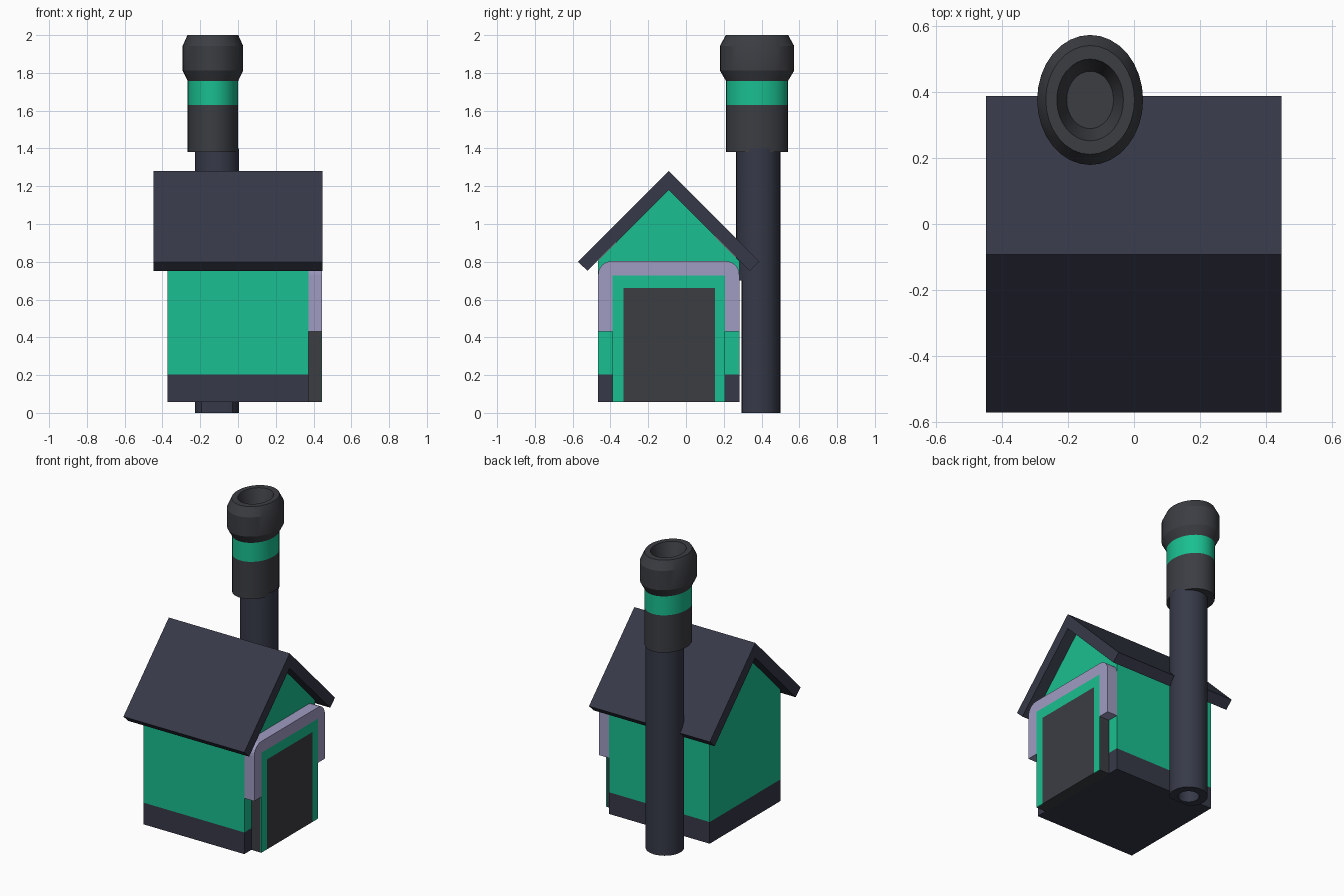
import bpy, bmesh, math

if "Cube" in bpy.data.objects:
    bpy.data.objects.remove(bpy.data.objects["Cube"])


def material(name, rgb):
    m = bpy.data.materials.new(name)
    m.diffuse_color = (*rgb, 1)
    m.use_nodes = True
    m.node_tree.nodes["Principled BSDF"].inputs["Base Color"].default_value = m.diffuse_color
    return m


GREEN = material("green", (0.01, 0.52, 0.28))
SLATE = material("slate", (0.037, 0.041, 0.065))
CHARCOAL = material("charcoal", (0.045, 0.047, 0.055))
LAVENDER = material("lavender", (0.35, 0.33, 0.54))


def finish(name, bm, mat, smooth=False):
    bmesh.ops.recalc_face_normals(bm, faces=bm.faces)
    me = bpy.data.meshes.new(name)
    bm.to_mesh(me)
    bm.free()
    me.materials.append(mat)
    ob = bpy.data.objects.new(name, me)
    bpy.context.collection.objects.link(ob)
    if smooth:
        bpy.ops.object.select_all(action='DESELECT')
        ob.select_set(True)
        bpy.context.view_layer.objects.active = ob
        bpy.ops.object.shade_smooth_by_angle(angle=math.radians(25))
    return ob


def extrude_x(name, profile, x0, x1, mat):
    """Extrude a (y, z) outline from x0 to x1."""
    bm = bmesh.new()
    face = bm.faces.new([bm.verts.new((x0, y, z)) for y, z in profile])
    r = bmesh.ops.extrude_face_region(bm, geom=[face], use_keep_orig=True)
    moved = [g for g in r["geom"] if isinstance(g, bmesh.types.BMVert)]
    bmesh.ops.translate(bm, verts=moved, vec=(x1 - x0, 0, 0))
    return finish(name, bm, mat)


def rect(y0, y1, z0, z1):
    return [(y0, z0), (y1, z0), (y1, z1), (y0, z1)]


def lathe(name, profile, cx, cy, mat, xscale=1.0, seg=32, edit=None):
    """Spin an (r, z) profile around a vertical axis, capping both ends."""
    bm = bmesh.new()
    rings = []
    for r, z in profile:
        rings.append([bm.verts.new((cx + r * xscale * math.cos(a), cy + r * math.sin(a), z))
                      for a in (2 * math.pi * i / seg for i in range(seg))])
    for lo, hi in zip(rings, rings[1:]):
        for i in range(seg):
            j = (i + 1) % seg
            bm.faces.new((lo[i], lo[j], hi[j], hi[i]))
    bm.faces.new(rings[0])
    bm.faces.new(rings[-1])
    if edit:
        edit(bm)
    return finish(name, bm, mat, smooth=True)


# House body: dark plinth and gabled walls
YC, Y0, Y1 = -0.092, -0.465, 0.282
extrude_x("plinth", rect(Y0, Y1, 0.058, 0.203), -0.373, 0.372, SLATE)
extrude_x("walls", [(Y0, 0.203), (Y1, 0.203), (Y1, 0.805), (YC, 1.18), (Y0, 0.805)],
          -0.373, 0.372, GREEN)

# Gable roof
extrude_x("roof", [(-0.572, 0.8), (YC, 1.28), (0.388, 0.8), (0.337, 0.752),
                   (YC, 1.18), (-0.521, 0.752)], -0.448, 0.447, SLATE)

# Doorway block, green trim and door on the right gable
D0, D1, DT = -0.39, 0.207, 0.727
extrude_x("doorway_block", rect(D0, D1, 0.058, DT), 0.372, 0.441, CHARCOAL)
extrude_x("door", rect(-0.331, 0.153, 0.058, 0.66), 0.441, 0.446, CHARCOAL)
extrude_x("door_trim", [(D0, 0.058), (-0.331, 0.058), (-0.331, 0.66), (0.153, 0.66),
                        (0.153, 0.058), (D1, 0.058), (D1, DT), (D0, DT)],
          0.441, 0.446, GREEN)

# Rounded lavender surround over the door
R, TOP = 0.07, 0.803
arch = [(D0, 0.432), (Y0, 0.432)]
for cy, start in ((Y0 + R, 180), (Y1 - R, 90)):
    for i in range(7):
        a = math.radians(start - 15 * i)
        arch.append((cy + R * math.cos(a), TOP - R + R * math.sin(a)))
arch += [(Y1, 0.432), (D1, 0.432), (D1, DT), (D0, DT)]
extrude_x("door_surround", arch, 0.372, 0.446, LAVENDER)


# Chimney pipe: hollow at the foot, flattened on the wall side lower down
def flatten(bm):
    for v in bm.verts:
        if v.co.z < 0.7005:
            v.co.y = max(v.co.y, 0.295)


lathe("chimney_pipe", [(0.065, 0.12), (0.065, 0), (0.117, 0), (0.117, 0.7),
                       (0.117, 0.701), (0.117, 1.4)], -0.111, 0.382, SLATE, edit=flatten)

# Oval chimney top: collar, green band and flared cap
CX, CY, SX = -0.133, 0.376, 0.815
lathe("chimney_collar", [(0.164, 1.38), (0.164, 1.63)], CX, CY, CHARCOAL, SX)
lathe("chimney_band", [(0.164, 1.63), (0.164, 1.757)], CX, CY, GREEN, SX)
lathe("chimney_cap", [(0.164, 1.757), (0.197, 1.813), (0.197, 1.942), (0.165, 2.0),
                      (0.124, 2.0), (0.087, 1.9)], CX, CY, CHARCOAL, SX)
